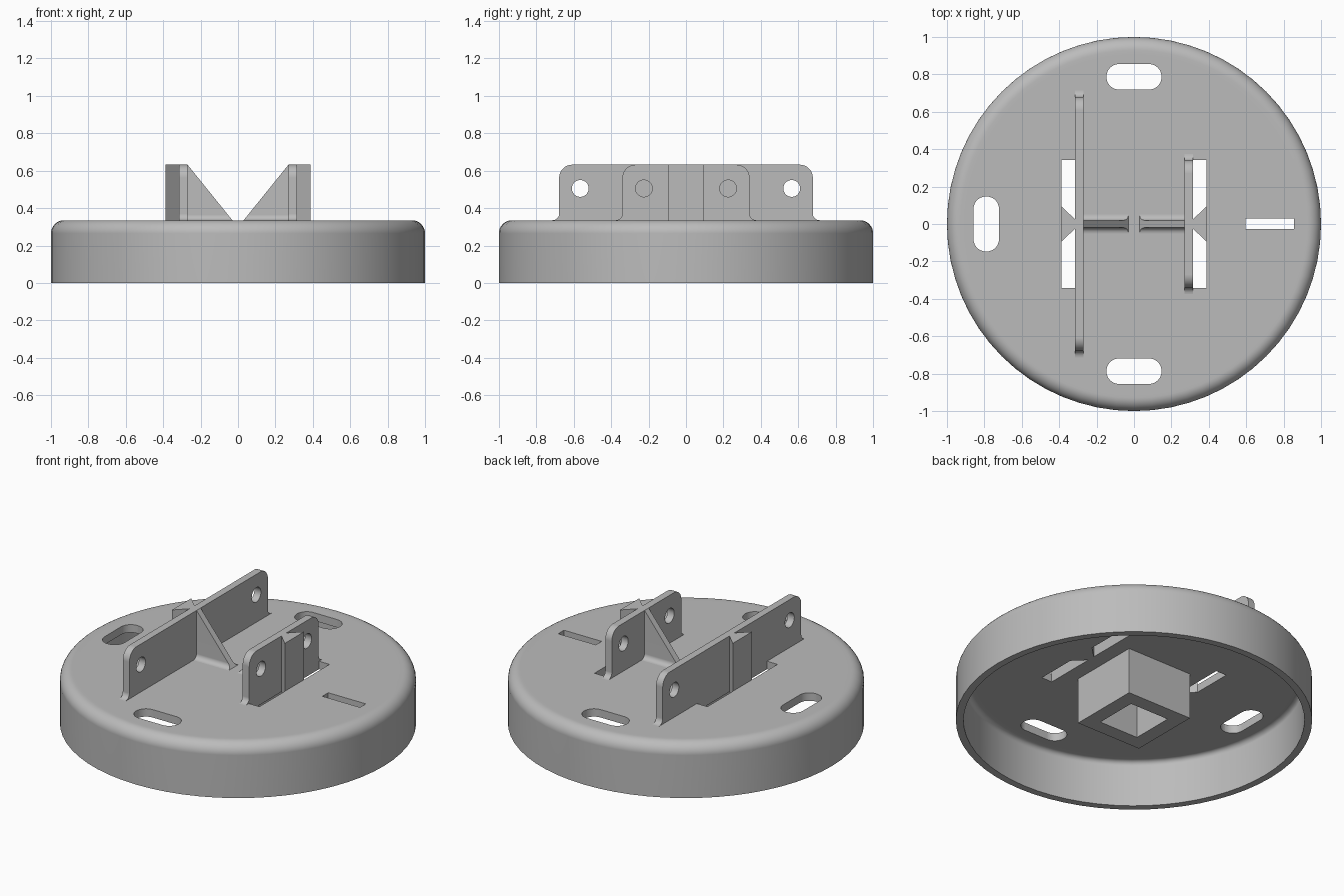
import bpy, bmesh
from math import sin, cos, pi
from mathutils import Vector

if "Cube" in bpy.data.objects:
    bpy.data.objects.remove(bpy.data.objects["Cube"])

grey = bpy.data.materials.new("plain_grey")
grey.use_nodes = True
grey.diffuse_color = (0.5, 0.5, 0.5, 1)
grey.node_tree.nodes["Principled BSDF"].inputs["Base Color"].default_value = (0.5, 0.5, 0.5, 1)

UNDER, TOP, CREST = 0.286, 0.335, 0.632   # plate underside, plate top, rib top
BURY = 0.305                              # depth at which parts sit inside the plate
RIB_IN, RIB_OUT, SLOT_OUT = 0.27, 0.315, 0.387


def make(name, bm):
    bmesh.ops.recalc_face_normals(bm, faces=bm.faces)
    mesh = bpy.data.meshes.new(name)
    bm.to_mesh(mesh)
    bm.free()
    mesh.materials.append(grey)
    ob = bpy.data.objects.new(name, mesh)
    bpy.context.collection.objects.link(ob)
    return ob


def activate(ob):
    bpy.ops.object.select_all(action='DESELECT')
    ob.select_set(True)
    bpy.context.view_layer.objects.active = ob


def arc(cx, cy, r, a0, a1, n=8):
    """Points on an arc, angles in degrees."""
    angles = [(a0 + (a1 - a0) * i / n) * pi / 180 for i in range(n + 1)]
    return [(cx + r * cos(a), cy + r * sin(a)) for a in angles]


def prism_mesh(pts, axis, lo, hi):
    """Extrude a closed outline along x (points are y, z) or z (points are x, y)."""
    bm = bmesh.new()
    place = (lambda p: (lo, p[0], p[1])) if axis == 'x' else (lambda p: (p[0], p[1], lo))
    face = bm.faces.new([bm.verts.new(place(p)) for p in pts])
    out = bmesh.ops.extrude_face_region(bm, geom=[face])
    move = Vector((hi - lo, 0, 0)) if axis == 'x' else Vector((0, 0, hi - lo))
    bmesh.ops.translate(bm, vec=move, verts=[v for v in out['geom'] if isinstance(v, bmesh.types.BMVert)])
    return bm


def prism(name, pts, axis, lo, hi):
    return make(name, prism_mesh(pts, axis, lo, hi))


def cut(ob, cutter):
    mod = ob.modifiers.new("cut", 'BOOLEAN')
    mod.operation, mod.solver, mod.object = 'DIFFERENCE', 'EXACT', cutter
    activate(ob)
    bpy.ops.object.modifier_apply(modifier=mod.name)
    bpy.data.objects.remove(cutter)


def finish(ob):
    activate(ob)
    bpy.ops.object.shade_smooth_by_angle(angle=pi / 6)
    mod = ob.modifiers.new("even_normals", 'WEIGHTED_NORMAL')
    mod.keep_sharp = True


def rect(x0, x1, y0, y1):
    return [(x0, y0), (x1, y0), (x1, y1), (x0, y1)]


def rounded(cx, cy, w, h, r):
    """Rounded rectangle outline from its centre and half sizes."""
    pts = []
    for sx, sy, a in ((1, 1, 0), (-1, 1, 90), (-1, -1, 180), (1, -1, 270)):
        pts += arc(cx + sx * (w - r), cy + sy * (h - r), r, a, a + 90)
    return pts


# Hollow round base, turned from a profile
outline = [(0, UNDER), (0.9, UNDER)] + arc(0.927, UNDER - 0.03, 0.03, 90, 0, 4) + [(0.957, 0), (1, 0)]
outline += arc(0.93, TOP - 0.07, 0.07, 0, 90) + [(0.91, TOP), (0, TOP)]
bm = bmesh.new()
ring = [bm.verts.new((x, 0, z)) for x, z in outline]
edges = [bm.edges.new(pair) for pair in zip(ring, ring[1:])]
bmesh.ops.spin(bm, geom=ring + edges, cent=(0, 0, 0), axis=(0, 0, 1), angle=2 * pi, steps=64)
bmesh.ops.remove_doubles(bm, verts=bm.verts, dist=1e-4)
base = make("round_base", bm)

# Openings through the plate
openings = [
    rounded(0, 0.787, 0.147, 0.068, 0.066),
    rounded(0, -0.787, 0.147, 0.068, 0.066),
    rounded(-0.79, 0, 0.068, 0.147, 0.066),
    rect(0.597, 0.855, -0.027, 0.03),
    rect(RIB_OUT, SLOT_OUT, -0.343, 0.343),
    rect(-SLOT_OUT, -RIB_OUT, -0.343, 0.343),
]
for pts in openings:
    cut(base, prism("opening_cutter", pts, 'z', 0.2, 0.4))
finish(base)

# Square socket under the plate
socket = prism("square_socket", rect(-0.223, 0.223, -0.223, 0.223), 'z', 0, BURY)
cut(socket, prism("socket_cutter", rect(-0.134, 0.134, -0.134, 0.134), 'z', -0.1, UNDER))
finish(socket)


def build_side(label, side, half, hole):
    def span(a, b):
        return sorted((side * a, side * b))

    # Upright rib with rounded shoulders, flared feet and two pin holes
    r = 0.035
    right = arc(half + r, TOP + r, r, 270, 180, 6) + arc(half - 0.07, CREST - 0.07, 0.07, 0, 90)
    right = [(half + r, BURY)] + right
    left = [(-y, z) for y, z in reversed(right)]
    rib = prism(label + "_rib", right + left, 'x', *span(RIB_IN, RIB_OUT))
    for y in (-hole, hole):
        pin = arc(y, 0.505, 0.045, 0, 360, 32)[:-1]
        cut(rib, prism("pin_cutter", pin, 'x', *span(0.2, 0.4)))
    finish(rib)

    # Dovetail on the outer face, reaching down through the slot
    tail = [(side * RIB_OUT, -0.024), (side * SLOT_OUT, -0.095),
            (side * SLOT_OUT, 0.095), (side * RIB_OUT, 0.024)]
    finish(prism(label + "_dovetail", tail, 'z', UNDER, CREST))

    # Sloping gusset with a filleted foot
    r, t = 0.03, 0.02
    flank = [(t + r, BURY)] + arc(t + r, TOP + r, r, 270, 180, 6) + [(t, CREST)]
    section = flank + [(-y, z) for y, z in reversed(flank)]
    bm = prism_mesh(section, 'x', *span(0.01, RIB_IN + 0.005))
    rise, run = CREST - TOP, RIB_IN - 0.03
    found = bmesh.ops.bisect_plane(
        bm, geom=bm.verts[:] + bm.edges[:] + bm.faces[:],
        plane_co=(side * RIB_IN, 0, CREST), plane_no=(-side * rise, 0, run), clear_outer=True)
    rim = [e for e in found['geom_cut'] if isinstance(e, bmesh.types.BMEdge)]
    bmesh.ops.edgenet_fill(bm, edges=rim)
    finish(make(label + "_gusset", bm))


build_side("left", 1, 0.34, 0.225)
build_side("right", -1, 0.678, 0.565)
